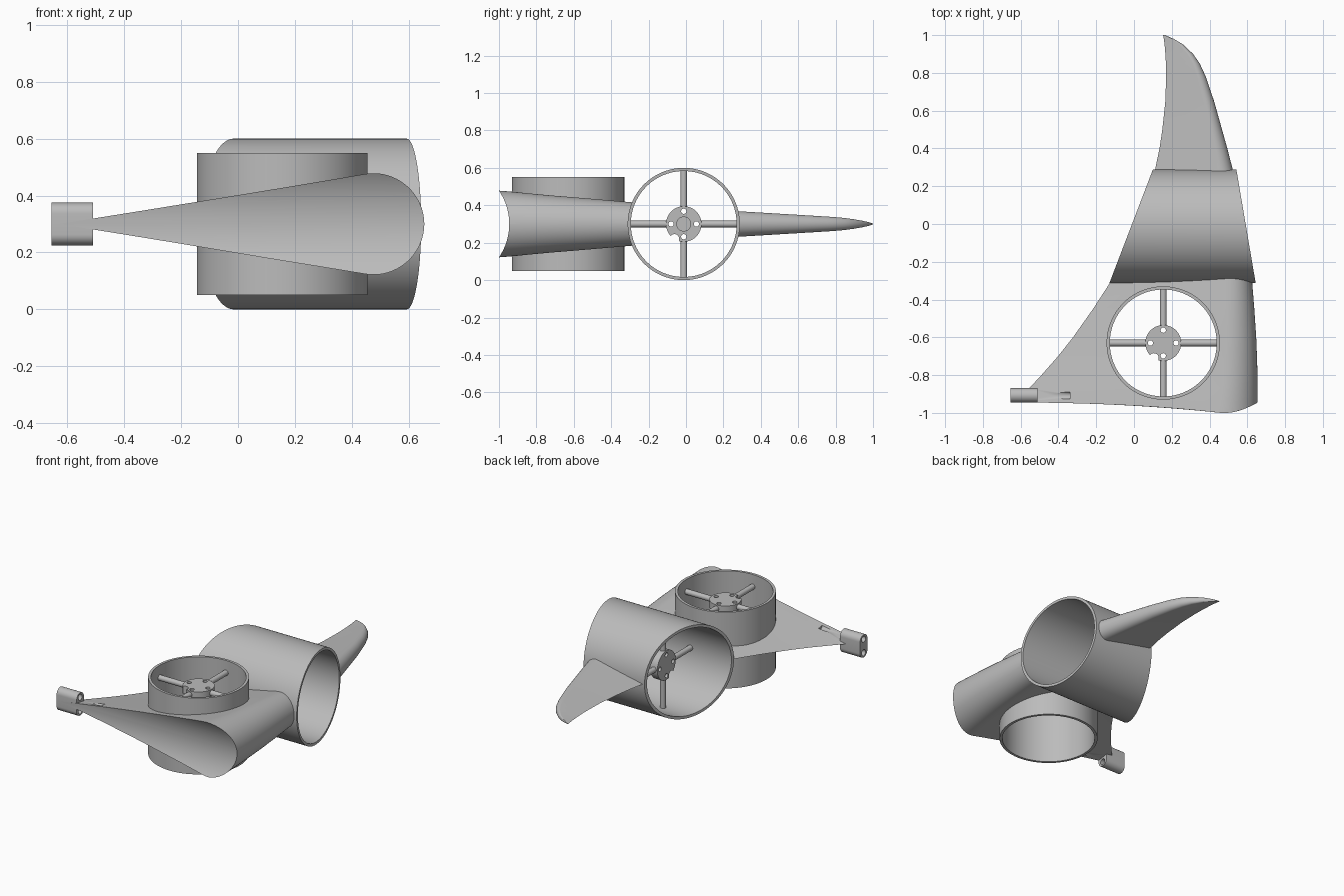
import bpy, bmesh
from math import sin, cos, pi, asin
from mathutils import Matrix, Vector

if "Cube" in bpy.data.objects:
    bpy.data.objects.remove(bpy.data.objects["Cube"])

grey = bpy.data.materials.new("plain grey")
grey.use_nodes = True
grey.diffuse_color = (0.5, 0.5, 0.5, 1)
grey.node_tree.nodes["Principled BSDF"].inputs["Base Color"].default_value = (0.5, 0.5, 0.5, 1)

AXIS_X = Matrix.Rotation(pi / 2, 4, 'Y')
DUCT_Y, LIFT_X, LIFT_Y, MID = -0.012, 0.155, -0.63, 0.3
R_OUT, R_IN = 0.3, 0.283


def finish(name, bm):
    bmesh.ops.recalc_face_normals(bm, faces=bm.faces)
    mesh = bpy.data.meshes.new(name)
    bm.to_mesh(mesh)
    bm.free()
    mesh.materials.append(grey)
    ob = bpy.data.objects.new(name, mesh)
    bpy.context.collection.objects.link(ob)
    return ob


def loft(name, rings, closed=False):
    """Bridge equal rings of points; cap the ends unless the loop is closed."""
    bm = bmesh.new()
    rows = [[bm.verts.new(p) for p in ring] for ring in rings]
    pairs = list(zip(rows, rows[1:])) + ([(rows[-1], rows[0])] if closed else [])
    for a, b in pairs:
        for i in range(len(a)):
            j = (i + 1) % len(a)
            bm.faces.new((a[i], a[j], b[j], b[i]))
    if not closed:
        bm.faces.new(rows[0])
        bm.faces.new(rows[-1])
    return finish(name, bm)


def cylinder(name, radius, length, matrix, segments=96):
    bm = bmesh.new()
    bmesh.ops.create_cone(bm, cap_ends=True, segments=segments, radius1=radius,
                          radius2=radius, depth=length, matrix=matrix)
    return finish(name, bm)


def cut(target, cutters):
    for c in cutters:
        mod = target.modifiers.new("cut", 'BOOLEAN')
        mod.operation, mod.solver, mod.object = 'DIFFERENCE', 'EXACT', c
        bpy.context.view_layer.objects.active = target
        bpy.ops.object.modifier_apply(modifier=mod.name)
        bpy.data.objects.remove(c)


def smooth(ob, angle=0.6):
    bpy.ops.object.select_all(action='DESELECT')
    ob.select_set(True)
    bpy.context.view_layer.objects.active = ob
    bpy.ops.object.shade_smooth_by_angle(angle=angle)


def at(x, y, z):
    return Matrix.Translation((x, y, z))


def wing(name, stations):
    """Teardrop sections: round nose, straight flanks to a sharp trailing edge."""
    rings = []
    for y, tail, nose, t in stations:
        c = nose - t
        span = pi / 2 + asin(min(0.95, t / (c - tail)))
        arc = [-span + 2 * span * i / 32 for i in range(33)]
        ring = [(tail, y, MID)] + [(c + t * cos(a), y, MID + t * sin(a)) for a in arc]
        rings.append(ring)
    return loft(name, rings)


def tube(name, place, low, high, n=96):
    """Thin ring duct; place(a, b, h) maps a cross-section point and end height."""
    rings = []
    for r, end in ((R_OUT, low), (R_OUT, high), (R_IN, high), (R_IN, low)):
        pts = [(r * cos(2 * pi * i / n), r * sin(2 * pi * i / n)) for i in range(n)]
        rings.append([place(a, b, end(a)) for a, b in pts])
    return loft(name, rings, closed=True)


# Ducts: one upright, one lying along x with slanted mouths
lift_duct = tube("lift_duct", lambda a, b, h: (LIFT_X + a, LIFT_Y + b, h),
                 lambda a: 0.05, lambda a: 0.55)
thrust_duct = tube("thrust_duct", lambda a, b, h: (h, DUCT_Y + a, MID + b),
                   lambda a: -0.015 + 0.383 * a, lambda a: 0.593 - 0.17 * a)

# Inner wing, trimmed to the body curve and to both ducts
inner_wing = wing("inner_wing", [
    (-1.03, -0.72, 0.656, 0.181), (-0.945, -0.63, 0.655, 0.174),
    (-0.87, -0.555, 0.655, 0.167), (-0.8, -0.49, 0.654, 0.16),
    (-0.7, -0.402, 0.651, 0.151), (-0.6, -0.323, 0.647, 0.143),
    (-0.45, -0.217, 0.637, 0.13), (-0.3, -0.12, 0.625, 0.117),
    (-0.15, -0.03, 0.61, 0.104)])
pod_holes = (0.045, -0.045)
cut(inner_wing, [
    cylinder("body_cutter", 0.315, 3, at(0, -1.26, MID) @ AXIS_X, 128),
    cylinder("thrust_cutter", 0.292, 3, at(0, DUCT_Y, MID) @ AXIS_X),
    cylinder("lift_cutter", 0.292, 2, at(LIFT_X, LIFT_Y, MID))]
    + [cylinder("hole_cutter", 0.02, 0.4, at(-0.54, -0.907, MID + z) @ AXIS_X, 24)
       for z in pod_holes])

# Outer wing with a swept tip
outer_wing = wing("outer_wing", [
    (0.15, 0.07, 0.555, 0.077), (0.28, 0.11, 0.525, 0.068), (0.4, 0.135, 0.494, 0.061),
    (0.5, 0.15, 0.466, 0.055), (0.65, 0.166, 0.424, 0.046), (0.78, 0.17, 0.38, 0.038),
    (0.85, 0.169, 0.348, 0.032), (0.9, 0.166, 0.313, 0.025), (0.95, 0.162, 0.26, 0.016),
    (0.98, 0.158, 0.21, 0.009), (1.0, 0.154, 0.165, 0.002)])
cut(outer_wing, [cylinder("thrust_cutter", 0.292, 3, at(0, DUCT_Y, MID) @ AXIS_X)])

# Trailing pod: a stadium-shaped block with two bores
outline = []
for k in range(34):
    a = pi * (k if k < 17 else k - 1) / 16
    outline.append((-0.907 + 0.038 * cos(a), MID + 0.038 * sin(a) + (0.037 if k < 17 else -0.037)))
tail_pod = loft("tail_pod", [[(x, y, z) for y, z in outline] for x in (-0.655, -0.51)])
cut(tail_pod, [cylinder("hole_cutter", 0.02, 0.4, at(-0.58, -0.907, MID + z) @ AXIS_X, 24)
               for z in pod_holes])


def fan_mount(prefix, frame, bite_y):
    """Drilled hub with a notch, a rear boss and four round spokes."""
    hub = cylinder(prefix + "_hub", 0.095, 0.05, frame @ at(0, 0, -0.025), 64)
    quarter = [Matrix.Rotation(i * pi / 2, 4, 'Z') for i in range(4)]
    cut(hub, [cylinder("screw_cutter", 0.014, 0.2, frame @ q @ at(0.068, 0, 0), 20)
              for q in quarter]
        + [cylinder("bite_cutter", 0.026, 0.2, frame @ at(-0.05, bite_y, 0), 24)])
    boss = cylinder(prefix + "_boss", 0.04, 0.03, frame @ at(0, 0, -0.06), 40)
    parts = [hub, boss]
    for i, q in enumerate(quarter):
        parts.append(cylinder(f"{prefix}_spoke_{i + 1}", 0.018, 0.202,
                              frame @ q @ at(0.189, 0, -0.025) @ AXIS_X, 24))
    return parts


thrust_frame = Matrix(((0, 0, -1, 0.15), (1, 0, 0, DUCT_Y), (0, -1, 0, MID), (0, 0, 0, 1)))
parts = [lift_duct, thrust_duct, inner_wing, outer_wing, tail_pod]
parts += fan_mount("lift", at(LIFT_X, LIFT_Y, 0.495), -0.08)
parts += fan_mount("thrust", thrust_frame, 0.08)
for ob in parts:
    smooth(ob)
